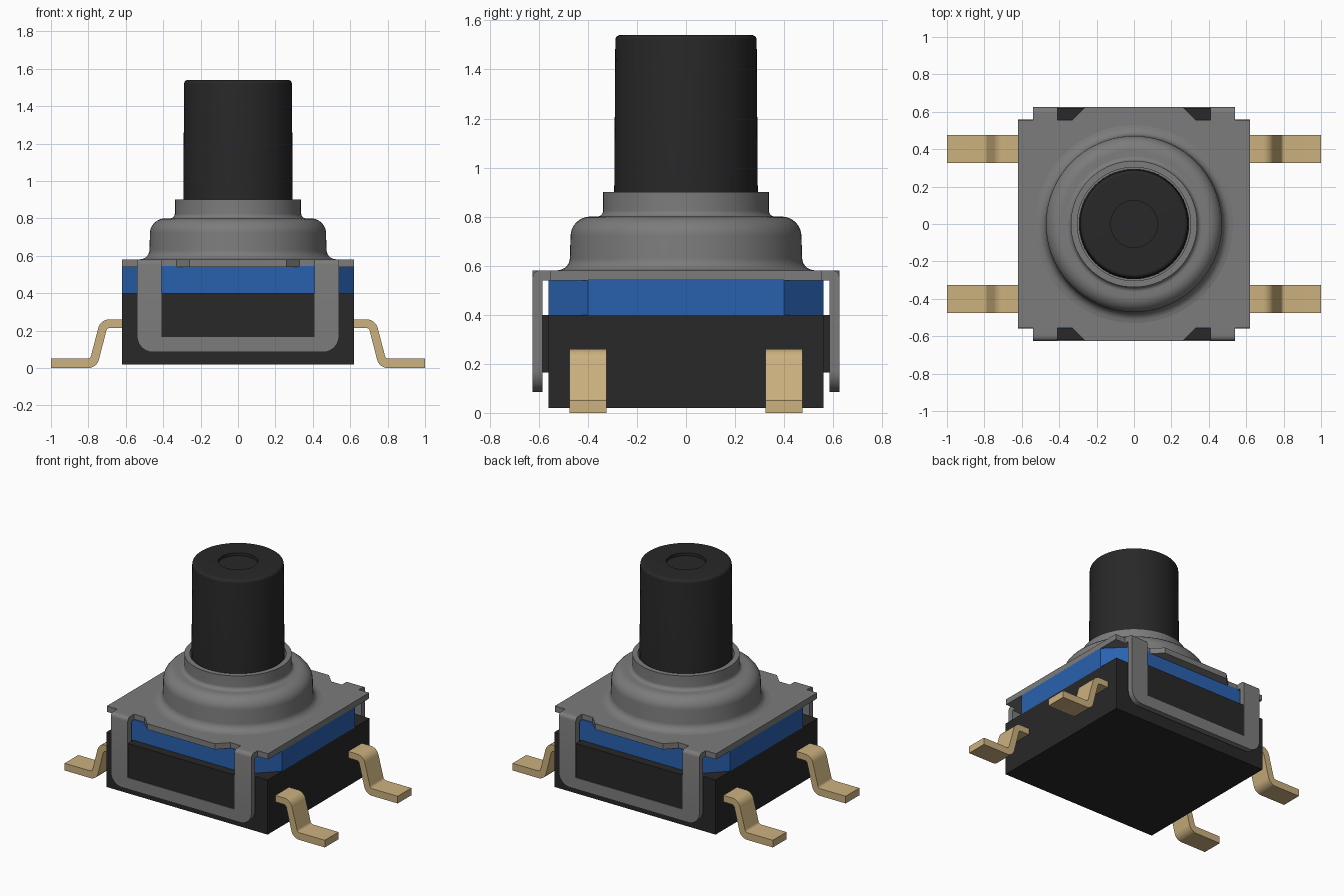
import bpy, bmesh, math
from mathutils import Vector

if "Cube" in bpy.data.objects:
    bpy.data.objects.remove(bpy.data.objects["Cube"], do_unlink=True)


def material(name, color):
    m = bpy.data.materials.new(name)
    m.use_nodes = True
    m.diffuse_color = (*color, 1)
    bsdf = m.node_tree.nodes["Principled BSDF"]
    bsdf.inputs["Base Color"].default_value = (*color, 1)
    bsdf.inputs["Roughness"].default_value = 0.6
    return m


BLACK = material("black plastic", (0.021, 0.021, 0.021))
BLUE = material("blue plastic", (0.022, 0.12, 0.43))
GREY = material("grey metal", (0.2, 0.2, 0.2))
GOLD = material("gold metal", (0.6, 0.44, 0.21))


def finish(name, bm, mat):
    bmesh.ops.recalc_face_normals(bm, faces=bm.faces)
    mesh = bpy.data.meshes.new(name)
    bm.to_mesh(mesh)
    bm.free()
    mesh.materials.append(mat)
    ob = bpy.data.objects.new(name, mesh)
    bpy.context.collection.objects.link(ob)
    bpy.ops.object.select_all(action="DESELECT")
    ob.select_set(True)
    bpy.context.view_layer.objects.active = ob
    bpy.ops.object.shade_smooth_by_angle(angle=math.radians(35))
    return ob


def rounded(points, steps=6):
    """Outline from (a, b, radius) corners, with each radius filleted."""
    out = []
    for i, (a, b, r) in enumerate(points):
        p = Vector((a, b))
        if not r:
            out.append(p)
            continue
        u = (Vector(points[i - 1][:2]) - p).normalized()
        v = (Vector(points[(i + 1) % len(points)][:2]) - p).normalized()
        half = math.acos(u.dot(v)) / 2
        centre = p + (u + v).normalized() * (r / math.sin(half))
        t = r / math.tan(half)
        start, end = p + u * t - centre, p + v * t - centre
        for k in range(steps + 1):
            out.append(centre + start.lerp(end, k / steps).normalized() * r)
    return out


def extrude(name, outline, axis, lo, hi, mat, round_top=False):
    """Sweep an outline along z (xy outline) or y (xz outline)."""
    bm = bmesh.new()
    place = (lambda p: (p[0], p[1], lo)) if axis == "z" else (lambda p: (p[0], lo, p[1]))
    face = bm.faces.new([bm.verts.new(place(p)) for p in outline])
    swept = bmesh.ops.extrude_face_region(bm, geom=[face])["geom"]
    shift = Vector((0, 0, hi - lo)) if axis == "z" else Vector((0, hi - lo, 0))
    bmesh.ops.translate(bm, vec=shift, verts=[g for g in swept if isinstance(g, bmesh.types.BMVert)])
    # extrusion of a lone face can leave the starting cap missing
    bmesh.ops.holes_fill(bm, edges=[e for e in bm.edges if e.is_boundary])
    if round_top:
        far = max(abs(lo), abs(hi))
        edges = [e for e in bm.edges
                 if all(v.co.z > 0.579 and abs(v.co.y) > far - 0.001 for v in e.verts)]
        bmesh.ops.bevel(bm, geom=edges, offset=0.025, segments=4, affect="EDGES", profile=0.5)
    return finish(name, bm, mat)


def four_way(quarter):
    """Mirror a corner outline running from +x to +y into all quadrants."""
    half = quarter + [(-x, y) for x, y in reversed(quarter)]
    return half + [(x, -y) for x, y in reversed(half)]


def lathe(name, profile, mat, segments=72):
    bm = bmesh.new()
    verts = [bm.verts.new((r, 0, z)) for r, z in profile]
    edges = [bm.edges.new(pair) for pair in zip(verts, verts[1:])]
    bmesh.ops.spin(bm, geom=verts + edges, cent=(0, 0, 0), axis=(0, 0, 1),
                   angle=math.tau, steps=segments)
    bmesh.ops.remove_doubles(bm, verts=bm.verts, dist=0.0005)
    return finish(name, bm, mat)


# Housing: black base block and chamfered blue layer
extrude("base_block", four_way([(0.62, 0.56)]), "z", 0.02, 0.40, BLACK)
extrude("blue_layer", four_way([(0.62, 0.40), (0.46, 0.56)]), "z", 0.40, 0.545, BLUE)

# Cover plate with notched front and back edges
extrude("cover_plate", four_way([(0.62, 0.555), (0.54, 0.555), (0.54, 0.585), (0.41, 0.585),
                                 (0.41, 0.555), (0.33, 0.555), (0.26, 0.625)]),
        "z", 0.54, 0.58, GREY)

# Clip loops that hook over the raised panels of the base
loop_half = [(0.41, 0.165, 0), (0.41, 0.58, 0), (0.54, 0.58, 0), (0.54, 0.085, 0.085)]
loop = rounded(loop_half + [(-x, z, r) for x, z, r in reversed(loop_half)])
panel = [(-0.41, 0.165), (0.41, 0.165), (0.41, 0.40), (-0.41, 0.40)]
for side, s in (("front", -1), ("back", 1)):
    extrude(side + "_clip", loop, "y", s * 0.585, s * 0.625, GREY, round_top=True)
    extrude(side + "_panel", panel, "y", s * 0.55, s * 0.62, BLACK)

# Domed collar around the plunger
dome = rounded([(0.54, 0.578, 0), (0.475, 0.59, 0.05), (0.468, 0.80, 0.08), (0.338, 0.80, 0.025),
                (0.338, 0.90, 0), (0.303, 0.90, 0), (0.303, 0.60, 0)], steps=8)
lathe("domed_collar", dome, GREY)

# Plunger with a shallow round dimple
plunger = rounded([(0, 0.585, 0), (0.295, 0.585, 0), (0.288, 1.54, 0.02), (0.125, 1.54, 0),
                   (0.125, 1.52, 0), (0, 1.52, 0)])
lathe("plunger", plunger, BLACK)

# Four bent legs
leg = rounded([(0.60, 0.26, 0), (0.735, 0.26, 0.06), (0.79, 0.05, 0.02), (1, 0.05, 0),
               (1, 0, 0), (0.755, 0, 0.06), (0.70, 0.215, 0.02), (0.60, 0.215, 0)])
for side, sx in (("left", 1), ("right", -1)):
    for end, sy in (("front", -1), ("back", 1)):
        extrude(f"{end}_{side}_leg", [(sx * p.x, p.y) for p in leg], "y",
                sy * 0.325, sy * 0.475, GOLD)
